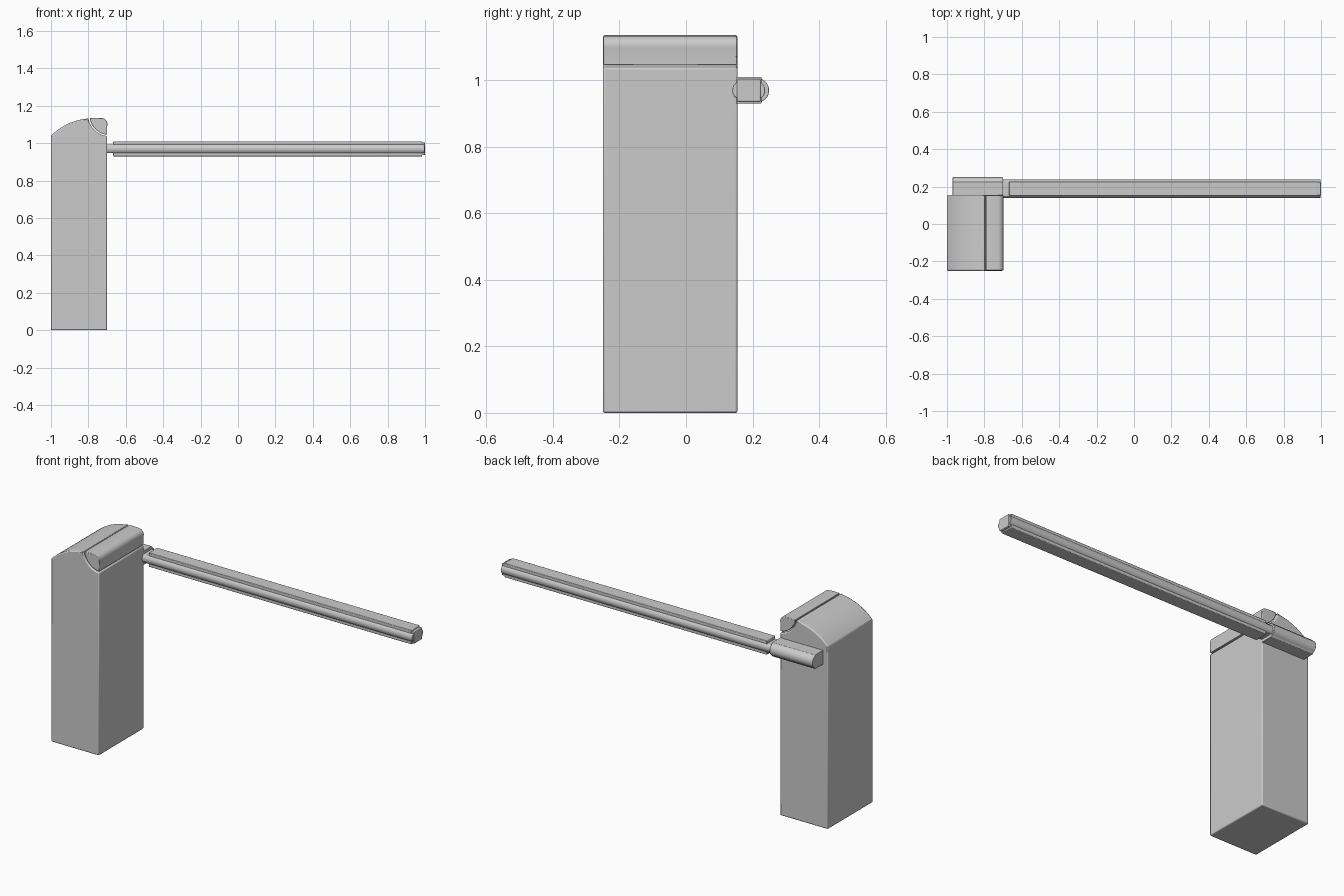
import bpy, bmesh, math
from mathutils import Vector

if "Cube" in bpy.data.objects:
    bpy.data.objects.remove(bpy.data.objects["Cube"])


def arc(p0, p1, sag, n):
    """Points along an arc from p0 to p1, bulging to the left by sag."""
    a, b = Vector(p0), Vector(p1)
    d = b - a
    left = Vector((-d.y, d.x)).normalized()
    half = d.length / 2
    r = (half * half + sag * sag) / (2 * abs(sag))
    s = math.copysign(1, sag)
    c = (a + b) / 2 + left * (sag - s * r)
    w = math.asin(half / r)
    pts = []
    for i in range(n + 1):
        t = -w + 2 * w * i / n
        p = c + d.normalized() * r * math.sin(t) + left * s * r * math.cos(t)
        pts.append((p.x, p.y))
    return pts


def extrude(name, pts, axis, lo, hi, bevel=0.0):
    """Extrude an outline: (x, z) along y, or (y, z) along x."""
    bm = bmesh.new()
    rings = []
    for v in (lo, hi):
        rings.append([bm.verts.new((p[0], v, p[1]) if axis == 'y' else (v, p[0], p[1])) for p in pts])
    bm.faces.new(rings[0])
    bm.faces.new(rings[1])
    n = len(pts)
    for i in range(n):
        j = (i + 1) % n
        bm.faces.new((rings[0][i], rings[0][j], rings[1][j], rings[1][i]))
    bmesh.ops.recalc_face_normals(bm, faces=bm.faces)
    me = bpy.data.meshes.new(name)
    bm.to_mesh(me)
    bm.free()
    ob = bpy.data.objects.new(name, me)
    bpy.context.collection.objects.link(ob)
    if bevel:
        m = ob.modifiers.new("edge_bevel", 'BEVEL')
        m.width = bevel
        m.segments = 2
        m.limit_method = 'ANGLE'
        m.angle_limit = math.radians(40)
    bpy.ops.object.select_all(action='DESELECT')
    ob.select_set(True)
    bpy.context.view_layer.objects.active = ob
    bpy.ops.object.shade_smooth_by_angle(angle=math.radians(30))
    return ob


# Cabinet with curved roof and a concave seat for the lamp
body = [(-0.70, 0.0), (-1.0, 0.0)]
body += arc((-1.0, 1.04), (-0.80, 1.132), 0.02, 12)
body += arc((-0.80, 1.132), (-0.70, 1.038), -0.022, 12)
extrude("cabinet", body, 'y', -0.25, 0.155, 0.006)

# Lamp filling the corner of the roof
lamp = arc((-0.70, 1.045), (-0.793, 1.134), 0.022, 12)
lamp += arc((-0.793, 1.134), (-0.73, 1.134), 0.002, 3)[1:]
lamp += arc((-0.73, 1.134), (-0.699, 1.095), 0.013, 8)[1:]
extrude("lamp", lamp, 'y', -0.248, 0.153, 0.003)

# Boom: rounded-side core inside a square channel
core = arc((0.15, 0.947), (0.15, 0.993), 0.011, 8)
core += arc((0.227, 0.993), (0.227, 0.947), 0.011, 8)
extrude("boom_core", core, 'x', -0.71, 0.997, 0.002)


def box_outline(y0, y1, z0, z1):
    return [(y0, z0), (y0, z1), (y1, z1), (y1, z0)]


extrude("boom_channel", box_outline(0.15, 0.227, 0.93, 1.01), 'x', -0.667, 0.985, 0.003)
extrude("boom_end_cap", box_outline(0.153, 0.224, 0.936, 1.004), 'x', 0.98, 1.0, 0.003)

# Bracket holding the boom on the rear of the cabinet
bracket = [(0.15, 0.93), (0.15, 1.01), (0.225, 1.01)]
bracket += arc((0.229, 1.003), (0.229, 0.937), 0.021, 12)
bracket += [(0.225, 0.93)]
extrude("boom_bracket", bracket, 'x', -0.97, -0.70, 0.002)
